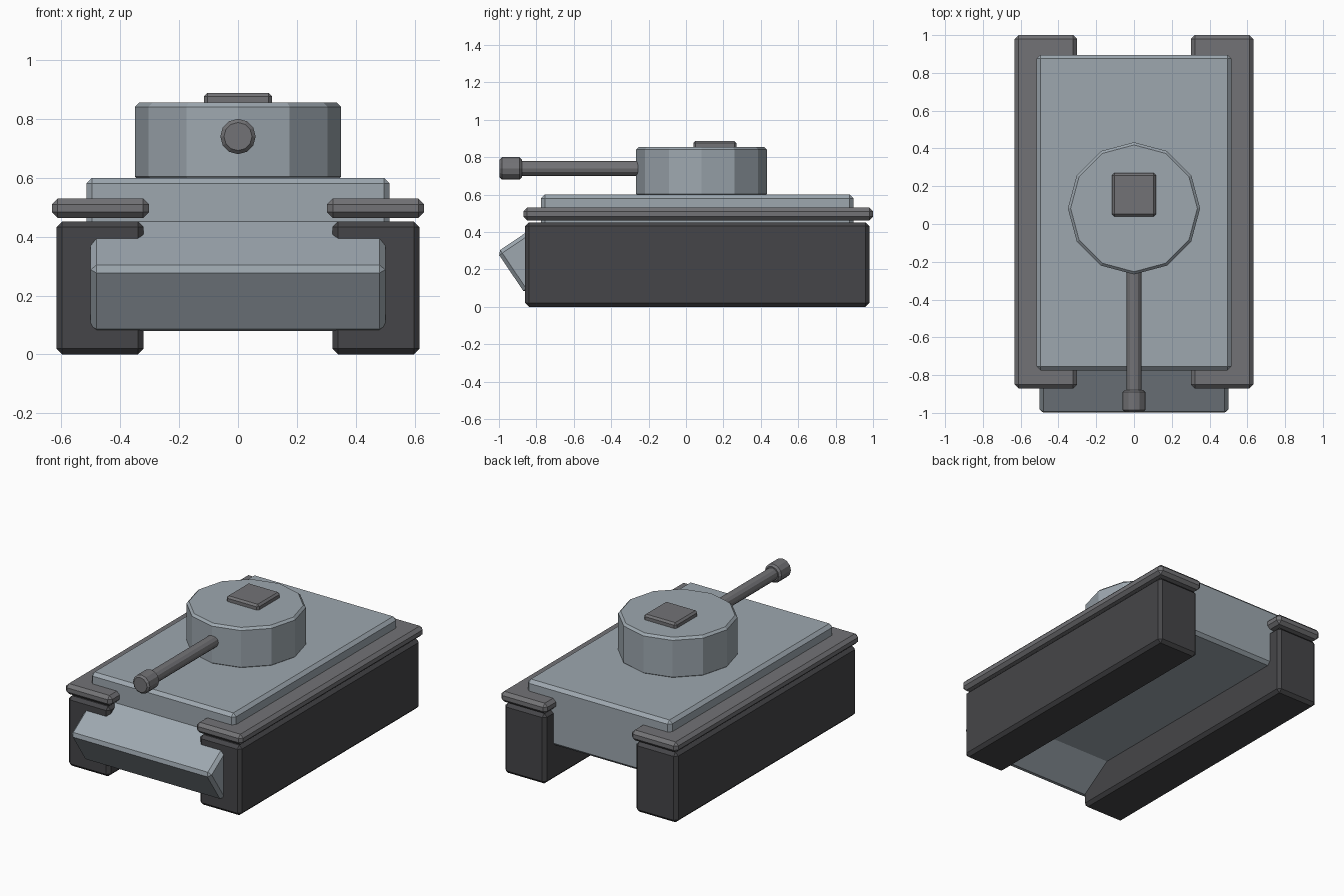
import bpy, math

if "Cube" in bpy.data.objects:
    bpy.data.objects.remove(bpy.data.objects["Cube"])


def material(name, rgb):
    m = bpy.data.materials.new(name)
    m.diffuse_color = (*rgb, 1)
    m.use_nodes = True
    m.node_tree.nodes["Principled BSDF"].inputs["Base Color"].default_value = m.diffuse_color
    return m


ARMOUR = material("armour", (0.34, 0.39, 0.43))
METAL = material("metal", (0.17, 0.17, 0.18))
RUBBER = material("rubber", (0.06, 0.06, 0.065))


def finish(name, mat, bevel):
    ob = bpy.context.object
    ob.name = name
    ob.data.materials.append(mat)
    mod = ob.modifiers.new("bevel", "BEVEL")
    mod.width, mod.segments = bevel, 1
    return ob


def box(name, lo, hi, mat, bevel=0.02, tilt=0):
    bpy.ops.mesh.primitive_cube_add(size=1, location=[(a + b) / 2 for a, b in zip(lo, hi)])
    ob = bpy.context.object
    ob.scale = [b - a for a, b in zip(lo, hi)]
    bpy.ops.object.transform_apply(location=False, rotation=False, scale=True)
    ob.rotation_euler.x = tilt
    return finish(name, mat, bevel)


def cylinder(name, r, depth, loc, mat, bevel, rot=(0, 0, 0)):
    bpy.ops.mesh.primitive_cylinder_add(vertices=12, radius=r, depth=depth, location=loc, rotation=rot)
    return finish(name, mat, bevel)


# Running gear: track block and fender on each side
for side, s in (("left", -1), ("right", 1)):
    def span(a, b):
        return sorted((s * a, s * b))
    x0, x1 = span(0.32, 0.617)
    box(side + "_track", (x0, -0.86, 0), (x1, 0.98, 0.452), RUBBER)
    x0, x1 = span(0.302, 0.632)
    box(side + "_fender", (x0, -0.87, 0.463), (x1, 1.0, 0.53), METAL)

# Hull body
box("hull", (-0.515, -0.775, 0.22), (0.515, 0.895, 0.6), ARMOUR)

# Tilted nose plate: block placed by its front top edge
tilt, length, height = math.radians(34), 0.5, 0.27
c, n = math.cos(tilt), math.sin(tilt)
cy = -1.01 + length / 2 * c + height / 2 * n
cz = 0.293 + length / 2 * n - height / 2 * c
box("nose", (-0.5, cy - length / 2, cz - height / 2), (0.5, cy + length / 2, cz + height / 2),
    ARMOUR, 0.02, tilt)

# Turret and hatch
cylinder("turret", 0.35, 0.265, (0, 0.083, 0.7225), ARMOUR, 0.014)
box("hatch", (-0.116, 0.04, 0.84), (0.116, 0.27, 0.888), METAL, 0.012)

# Gun along -y
lie = (math.pi / 2, 0, 0)
cylinder("barrel", 0.04, 0.75, (0, -0.56, 0.74), METAL, 0.004, lie)
cylinder("muzzle", 0.06, 0.118, (0, -0.937, 0.74), METAL, 0.012, lie)
